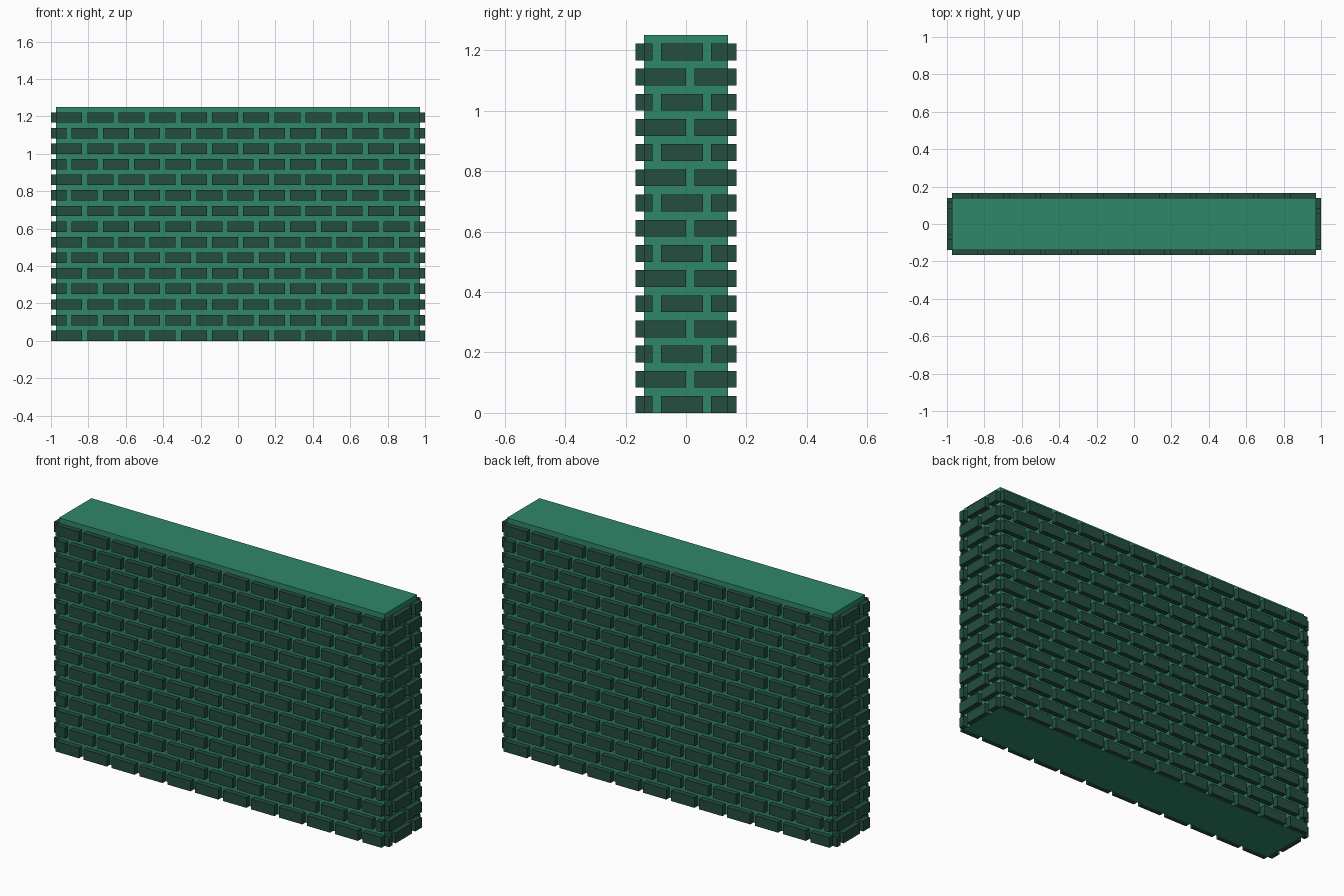
import bpy
import bmesh
import math
from mathutils import Matrix, Vector

cube = bpy.data.objects.get("Cube")
if cube:
    bpy.data.objects.remove(cube, do_unlink=True)

U = 1 / 36                       # module: mortar gap and brick depth
LENGTH, WIDTH, ROWS = 70, 10, 15  # core size in modules, brick courses
BRICK, GAP, HEIGHT, DEPTH = 5, 1, 2, 1


def make_material(name, rgb):
    mat = bpy.data.materials.new(name)
    mat.use_nodes = True
    color = (*rgb, 1)
    mat.diffuse_color = color
    bsdf = next(n for n in mat.node_tree.nodes if n.type == 'BSDF_PRINCIPLED')
    bsdf.inputs["Base Color"].default_value = color
    return mat


def add_box(bm, lo, hi):
    lo, hi = Vector(lo) * U, Vector(hi) * U
    size = hi - lo
    matrix = Matrix.Translation((lo + hi) / 2) @ Matrix.Diagonal((*size, 1))
    bmesh.ops.create_cube(bm, size=1, matrix=matrix)


def make_object(name, mesh, angle=0):
    obj = bpy.data.objects.new(name, mesh)
    obj.rotation_euler.z = angle
    bpy.context.collection.objects.link(obj)
    return obj


def make_mesh(name, bm, mat):
    mesh = bpy.data.meshes.new(name)
    bm.to_mesh(mesh)
    bm.free()
    mesh.materials.append(mat)
    return mesh


def brick_mesh(name, span, distance, shifts, mat):
    """Courses facing -y; bricks are cut off at both ends of the span."""
    bm = bmesh.new()
    for row in range(ROWS):
        z = row * (HEIGHT + GAP)
        start = -shifts[row % 2]
        while start < span:
            a, b = max(start, 0), min(start + BRICK, span)
            if b > a:
                add_box(bm, (a - span / 2, -distance - DEPTH, z),
                        (b - span / 2, -distance, z + HEIGHT))
            start += BRICK + GAP
    return make_mesh(name, bm, mat)


mortar = make_material("mortar_green", (0.029, 0.245, 0.142))
brick = make_material("dark_brick_green", (0.018, 0.074, 0.050))

# Solid mortar core
core = bmesh.new()
add_box(core, (-LENGTH / 2, -WIDTH / 2, 0),
        (LENGTH / 2, WIDTH / 2, ROWS * (HEIGHT + GAP)))
make_object("wall_core", make_mesh("wall_core", core, mortar))

# Raised bricks on the long faces and the ends, repeated by a half turn
long_face = brick_mesh("long_bricks", LENGTH, WIDTH / 2, (0, 3), brick)
end_face = brick_mesh("end_bricks", WIDTH, LENGTH / 2, (4, 0), brick)
make_object("front_bricks", long_face)
make_object("back_bricks", long_face, math.pi)
make_object("left_end_bricks", end_face, math.pi / 2)
make_object("right_end_bricks", end_face, -math.pi / 2)
